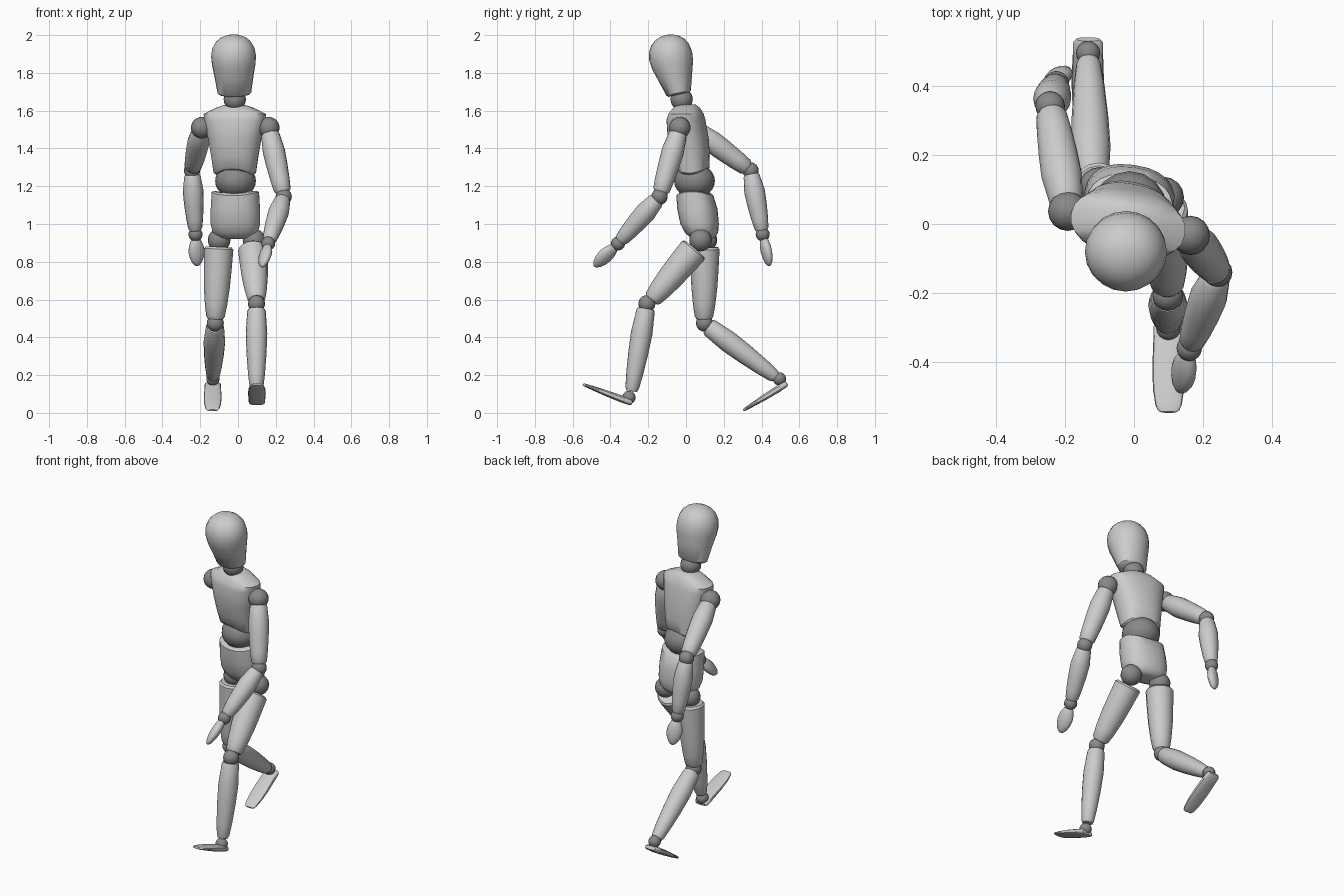
import bpy, bmesh, math
from mathutils import Vector, Matrix

if "Cube" in bpy.data.objects:
    bpy.data.objects.remove(bpy.data.objects["Cube"])


def material(name, v):
    m = bpy.data.materials.new(name)
    m.diffuse_color = (v, v, v, 1)
    m.use_nodes = True
    m.node_tree.nodes["Principled BSDF"].inputs["Base Color"].default_value = m.diffuse_color
    return m


LIGHT = material("light_grey", 0.60)
DARK = material("joint_grey", 0.25)


def finish(name, bm, mat):
    bmesh.ops.recalc_face_normals(bm, faces=bm.faces)
    for f in bm.faces:
        f.smooth = True
    for e in bm.edges:
        e.smooth = e.calc_face_angle(0) < math.radians(40)
    me = bpy.data.meshes.new(name)
    bm.to_mesh(me)
    bm.free()
    me.materials.append(mat)
    ob = bpy.data.objects.new(name, me)
    bpy.context.collection.objects.link(ob)
    return ob


def skin(name, rings, mat=LIGHT):
    """Joins closed rings of points into a capped solid."""
    bm = bmesh.new()
    vs = [[bm.verts.new(p) for p in ring] for ring in rings]
    n = len(vs[0])
    for a, b in zip(vs, vs[1:]):
        for i in range(n):
            j = (i + 1) % n
            bm.faces.new((a[i], a[j], b[j], b[i]))
    bm.faces.new(vs[0])
    bm.faces.new(vs[-1])
    return finish(name, bm, mat)


def spow(v, e):
    return math.copysign(abs(v) ** e, v)


def loft(name, p0, p1, profile, side=(1, 0, 0), sides=16, e=1.0):
    """Sweeps ellipses (t, half width along side, half depth) from p0 to p1."""
    p0, p1 = Vector(p0), Vector(p1)
    axis = (p1 - p0).normalized()
    u = Vector(side)
    u = (u - axis * u.dot(axis)).normalized()
    v = axis.cross(u)
    rings = []
    for t, a, b in profile:
        c = p0.lerp(p1, t)
        rings.append([c + u * a * spow(math.cos(k), e) + v * b * spow(math.sin(k), e)
                      for k in (2 * math.pi * i / sides for i in range(sides))])
    return skin(name, rings)


def limb(name, p0, p1, r0, rm, r1):
    """Turned limb segment: start, belly and end radius."""
    prof = [(0, r0 * .88), (.03, r0), (.3, rm), (.55, rm * .8 + r1 * .2),
            (.8, rm * .4 + r1 * .6), (.96, r1), (1, r1 * .8)]
    return loft(name, p0, p1, [(t, r, r) for t, r in prof])


def ball(name, c, r, squash=1.0):
    bm = bmesh.new()
    mat = Matrix.Translation(c) @ Matrix.Diagonal((r, r, r * squash, 1))
    bmesh.ops.create_uvsphere(bm, u_segments=16, v_segments=12, radius=1, matrix=mat)
    return finish(name, bm, DARK)


def trunk(name, sections, cx, yaw, sides=24):
    """Stacked horizontal sections (z, centre y, half width, half depth, side lift)."""
    rot = Matrix.Rotation(math.radians(yaw), 3, 'Z')
    rings = []
    for z, cy, hw, hd, lift in sections:
        ring = []
        for i in range(sides):
            k = 2 * math.pi * i / sides
            p = rot @ Vector((hw * spow(math.cos(k), .85), hd * spow(math.sin(k), .85), 0))
            ring.append(p + Vector((cx, cy, z + lift * math.cos(k) ** 2)))
        rings.append(ring)
    return skin(name, rings)


# Head and neck
loft("head", (-.019, -.037, 1.685), (-.026, -.105, 2.0),
     [(0, .078, .055), (.025, .089, .066), (.3, .103, .092), (.5, .115, .111),
      (.65, .119, .116), (.78, .112, .108), (.88, .094, .09), (.95, .068, .064),
      (.985, .04, .038), (1, .012, .012)], sides=20)
ball("neck", (-.017, -.023, 1.66), .059)

# Trunk
trunk("chest", [(1.632, .005, .05, .045, 0), (1.615, .003, .10, .068, 0),
                (1.582, 0, .168, .088, 0), (1.55, 0, .163, .098, 0),
                (1.45, .012, .141, .105, 0), (1.36, .025, .124, .098, -.01),
                (1.30, .035, .113, .086, -.03), (1.29, .036, .1, .076, -.03)], -.017, -11)
ball("waist", (-.013, .045, 1.228), .108, .85)
trunk("pelvis", [(1.158, .046, .112, .085, .018), (1.15, .047, .126, .096, .02),
                 (1.08, .06, .131, .105, 0), (1.0, .072, .132, .1, 0),
                 (.955, .082, .12, .086, 0), (.93, .088, .095, .066, 0),
                 (.92, .09, .06, .045, 0)], -.014, -8)

# Arms: shoulder, elbow, wrist, hand tip, hand width direction
arms = {
    "left": ((.163, -.033, 1.51), (.242, -.14, 1.145), (.16, -.36, .897),
             (.13, -.485, .775), (.6, -.63, .46)),
    "right": ((-.192, .037, 1.51), (-.243, .342, 1.283), (-.225, .406, .945),
              (-.215, .442, .778), (.9, .4, 0)),
}
for s, (sh, el, wr, tip, wide) in arms.items():
    sh, el, wr, tip = map(Vector, (sh, el, wr, tip))
    ball(s + "_shoulder", sh, .057)
    limb(s + "_upper_arm", sh.lerp(el, .08), el.lerp(sh, .06), .049, .059, .045)
    ball(s + "_elbow", el, .043)
    limb(s + "_forearm", el.lerp(wr, .06), wr.lerp(el, .06), .043, .055, .037)
    ball(s + "_wrist", wr, .037)
    loft(s + "_hand", wr.lerp(tip, .1), tip,
         [(0, .018, .015), (.1, .028, .022), (.3, .041, .027), (.5, .045, .027),
          (.7, .04, .024), (.87, .028, .018), (.97, .014, .01), (1, .005, .004)], wide)

# Legs: hip, thigh top, thigh end, knee, shin top, shin end, ankle, heel, toe
legs = {
    "left": ((.085, .077, .915), (.078, .045, .868), (.098, -.182, .598), (.098, -.207, .578),
             (.098, -.212, .552), (.098, -.288, .115), (.1, -.302, .082),
             (.1, -.285, .052), (.1, -.545, .151)),
    "right": ((-.1, .105, .915), (-.102, .1, .878), (-.12, .095, .495), (-.12, .098, .475),
              (-.122, .118, .457), (-.132, .474, .19), (-.133, .495, .18),
              (-.133, .535, .156), (-.135, .303, .013)),
}
for s, (hip, t0, t1, knee, s0, s1, ankle, heel, toe) in legs.items():
    ball(s + "_hip", hip, .06)
    limb(s + "_thigh", t0, t1, .078, .074, .049)
    ball(s + "_knee", knee, .045)
    limb(s + "_shin", s0, s1, .049, .057, .036)
    ball(s + "_ankle", ankle, .035)
    loft(s + "_foot", heel, toe,
         [(0, .034, .01), (.04, .043, .016), (.2, .044, .018), (.5, .047, .016),
          (.75, .045, .012), (.92, .038, .009), (.98, .031, .007), (1, .022, .005)], e=.75)
